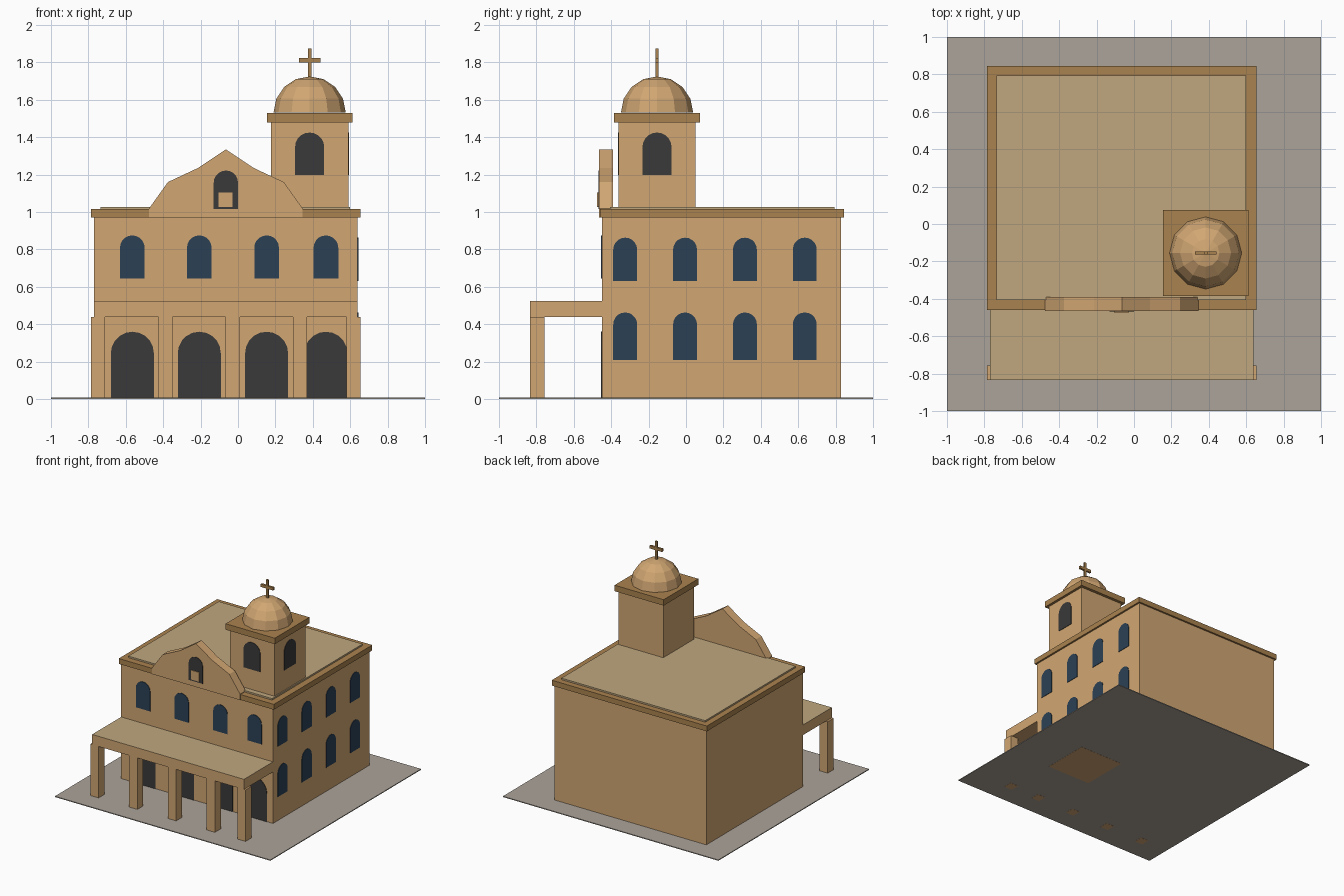
import bpy, bmesh
from math import pi, sin, cos
from mathutils import Matrix, Vector

if "Cube" in bpy.data.objects:
    bpy.data.objects.remove(bpy.data.objects["Cube"], do_unlink=True)


def material(name, *rgb):
    linear = [(c / 255) ** 2.2 for c in rgb] + [1]
    m = bpy.data.materials.new(name)
    m.use_nodes = True
    m.diffuse_color = linear
    m.node_tree.nodes["Principled BSDF"].inputs["Base Color"].default_value = linear
    return m


WALL = material("sandy wall", 208, 165, 114)
TRIM = material("brown trim", 168, 129, 80)
ROOF = material("dull tan roof", 190, 166, 126)
DARK = material("dark opening", 61, 60, 60)
GLASS = material("blue glass", 47, 66, 86)
GROUND = material("grey ground", 170, 162, 152)


def finish(name, bm, *mats):
    bmesh.ops.recalc_face_normals(bm, faces=bm.faces)
    mesh = bpy.data.meshes.new(name)
    bm.to_mesh(mesh)
    bm.free()
    for m in mats:
        mesh.materials.append(m)
    obj = bpy.data.objects.new(name, mesh)
    bpy.context.collection.objects.link(obj)
    return obj


def box(name, xs, ys, zs, mat, top=None):
    """Box from its limits, with an optional second colour on its top face."""
    bm = bmesh.new()
    bmesh.ops.create_cube(bm, size=1)
    for v in bm.verts:
        v.co = Vector([sum(r) / 2 + c * (r[1] - r[0]) for r, c in zip((xs, ys, zs), v.co)])
    bm.normal_update()
    if top:
        for f in bm.faces:
            f.material_index = int(f.normal.z > 0.5)
    return finish(name, bm, mat, *([top] if top else []))


def extrude_outline(name, points, depth, mat, matrix):
    """Outline in the local x-z plane, pushed out towards local -y."""
    bm = bmesh.new()
    face = bm.faces.new([bm.verts.new((x, 0, z)) for x, z in points])
    new = bmesh.ops.extrude_face_region(bm, geom=[face])["geom"]
    bmesh.ops.translate(bm, vec=(0, -depth, 0),
                        verts=[g for g in new if isinstance(g, bmesh.types.BMVert)])
    bm.transform(matrix)
    return finish(name, bm, mat)


def arch(name, place, width, bottom, top, mat, side=False, steps=10):
    """Thin round-headed plate on a front wall or, with side, on a left wall."""
    r = width / 2
    points = [(-r, bottom), (r, bottom)]
    points += [(r * cos(pi * i / steps), top - r + r * sin(pi * i / steps))
               for i in range(steps + 1)]
    turn = Matrix.Rotation(pi / 2 if side else 0, 4, 'Z')
    return extrude_outline(name, points, 0.004, mat,
                           Matrix.Translation((*place, 0)) @ turn)


# Ground and main block
box("ground", (-1, 1), (-1, 1), (0.001, 0.008), GROUND)
box("main_building", (-0.77, 0.64), (-0.45, 0.83), (0.004, 0.98), WALL)
box("cornice", (-0.785, 0.655), (-0.46, 0.845), (0.97, 1.015), TRIM)
box("flat_roof", (-0.735, 0.6), (-0.405, 0.795), (1, 1.028), ROOF)

# Porch
box("porch_roof", (-0.77, 0.64), (-0.835, -0.44), (0.44, 0.525), WALL, top=ROOF)
for i, x in enumerate((-0.748, -0.388, -0.028, 0.332, 0.617)):
    box(f"porch_pillar_{i}", (x - 0.038, x + 0.038), (-0.835, -0.757), (0, 0.44), WALL)

# Front doors and windows
for i, x in enumerate((-0.565, -0.207, 0.153, 0.47)):
    arch(f"front_door_{i}", (x, -0.45), 0.23, 0.008, 0.36, DARK)
    arch(f"front_window_{i}", (x, -0.45), 0.132, 0.645, 0.875, GLASS)

# Left wall windows, two rows
for i in range(4):
    y = -0.325 + 0.32 * i
    arch(f"lower_side_window_{i}", (0.64, y), 0.128, 0.208, 0.463, GLASS, side=True)
    arch(f"upper_side_window_{i}", (0.64, y), 0.128, 0.63, 0.863, GLASS, side=True)

# Stepped gable with its opening and small block
half = [(0.41, 0.97), (0.41, 1.02), (0.31, 1.16), (0.15, 1.235)]
gable = half + [(0, 1.335)] + [(-x, z) for x, z in reversed(half)]
extrude_outline("gable", gable, 0.075, WALL, Matrix.Translation((-0.065, -0.39, 0)))
arch("gable_opening", (-0.065, -0.465), 0.13, 1.015, 1.222, DARK)
box("gable_block", (-0.104, -0.03), (-0.475, -0.46), (1.027, 1.105), WALL)

# Bell tower
cx, cy = 0.383, -0.155
box("tower", (cx - 0.207, cx + 0.207), (cy - 0.205, cy + 0.205), (0, 1.49), WALL)
box("tower_cornice", (cx - 0.228, cx + 0.228), (cy - 0.23, cy + 0.23), (1.48, 1.53), TRIM)
arch("tower_front_opening", (cx, cy - 0.205), 0.156, 1.197, 1.425, DARK)
arch("tower_side_opening", (cx + 0.207, cy), 0.156, 1.197, 1.425, DARK, side=True)

# Faceted dome
bm = bmesh.new()
bmesh.ops.create_uvsphere(bm, u_segments=12, v_segments=8, radius=0.193)
bmesh.ops.bisect_plane(bm, geom=bm.verts[:] + bm.edges[:] + bm.faces[:],
                       plane_co=(0, 0, -0.001), plane_no=(0, 0, -1), clear_outer=True)
bm.transform(Matrix.Translation((cx, cy, 1.532)))
finish("dome", bm, WALL)

# Cross
box("cross_post", (cx - 0.01, cx + 0.01), (cy - 0.008, cy + 0.008), (1.71, 1.873), TRIM)
box("cross_arm", (cx - 0.057, cx + 0.057), (cy - 0.009, cy + 0.009), (1.8, 1.824), TRIM)
